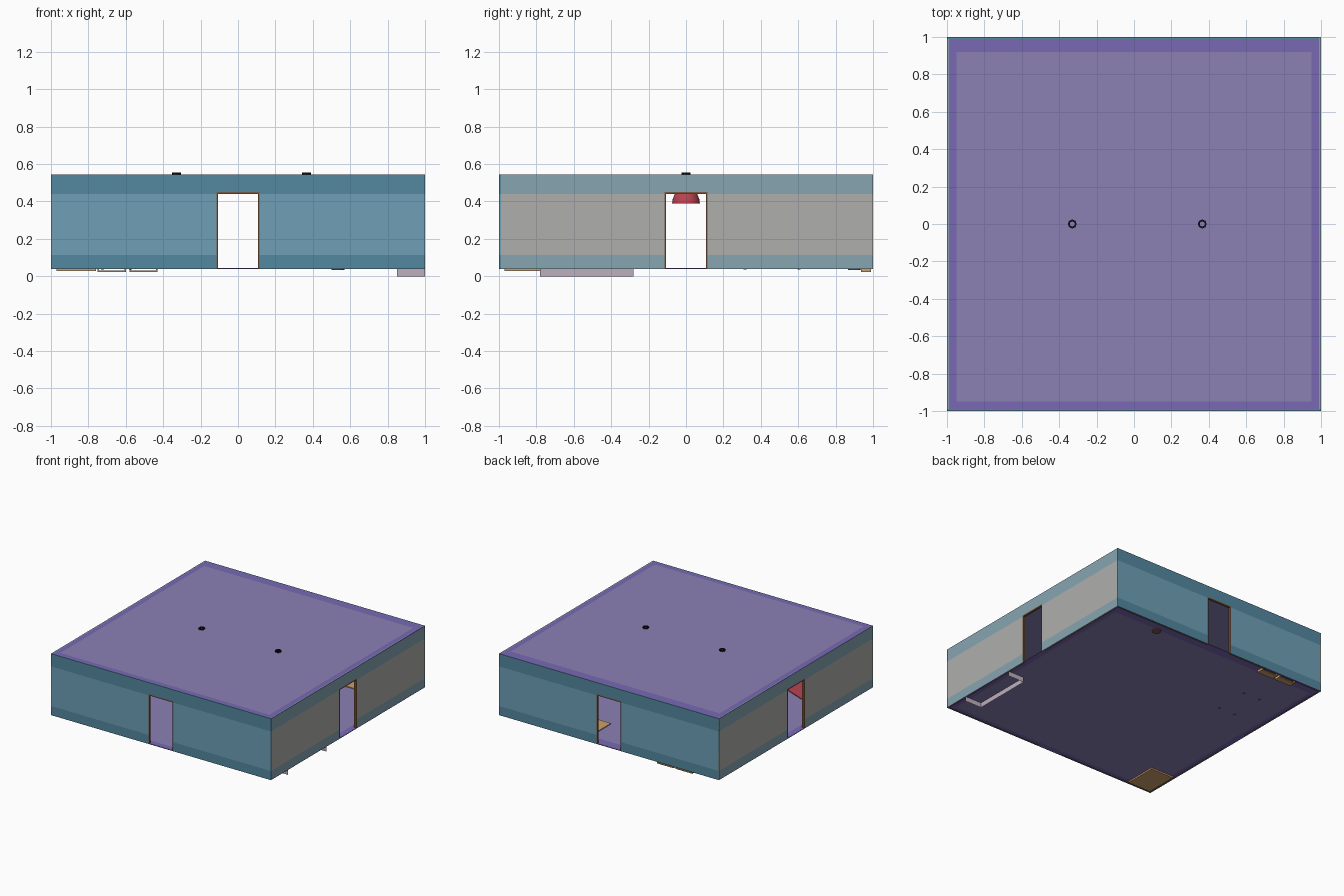
import bpy, bmesh, math
from mathutils import Matrix

if "Cube" in bpy.data.objects:
    bpy.data.objects.remove(bpy.data.objects["Cube"])


def mat(name, r, g, b):
    m = bpy.data.materials.new(name)
    m.diffuse_color = (r ** 2.2, g ** 2.2, b ** 2.2, 1)
    m.use_nodes = True
    m.node_tree.nodes["Principled BSDF"].inputs["Base Color"].default_value = m.diffuse_color
    return m


BLUE, BLUE_BAND = mat("blue_wall", .43, .62, .71), mat("blue_band", .33, .53, .62)
GREY, GREY_BAND = mat("grey_wall", .68, .68, .67), mat("grey_band", .52, .64, .69)
PURPLE, PURPLE_EDGE = mat("purple", .54, .50, .70), mat("purple_edge", .47, .41, .70)
BROWN, TAN = mat("brown", .48, .36, .26), mat("tan", .80, .62, .42)
RED, BLACK = mat("red", .72, .27, .32), mat("black", .1, .1, .12)
PINK, BRASS = mat("pale_pink", .74, .68, .74), mat("brass", .75, .58, .25)
GREEN = mat("green", .35, .55, .3)


def finish(name, bm, mats, turn=0):
    me = bpy.data.meshes.new(name)
    bm.to_mesh(me)
    bm.free()
    for m in mats:
        me.materials.append(m)
    ob = bpy.data.objects.new(name, me)
    ob.rotation_euler.z = turn * math.pi / 2
    bpy.context.collection.objects.link(ob)
    return ob


def box(name, x, y, z, m, turn=0, open_sides=()):
    """Box from (min, max) ranges; open_sides lists normals to leave out."""
    bm = bmesh.new()
    bmesh.ops.create_cube(bm, size=1)
    bm.normal_update()
    gone = [f for f in bm.faces if any(tuple(round(c) for c in f.normal) == s for s in open_sides)]
    bmesh.ops.delete(bm, geom=gone, context='FACES')
    for v in bm.verts:
        v.co = [(a + b) / 2 + c * (b - a) for c, (a, b) in zip(v.co, (x, y, z))]
    return finish(name, bm, [m], turn)


def sheet(name, us, vs, place, pick, mats, thick, turn=0):
    """Panel of quads on a u/v grid; pick gives the material slot or None for a hole."""
    bm = bmesh.new()
    for i in range(len(us) - 1):
        for j in range(len(vs) - 1):
            slot = pick(i, j)
            if slot is None:
                continue
            pts = [(us[i], vs[j]), (us[i + 1], vs[j]), (us[i + 1], vs[j + 1]), (us[i], vs[j + 1])]
            f = bm.faces.new([bm.verts.new(place(*p)) for p in pts])
            f.material_index = slot
    bmesh.ops.remove_doubles(bm, verts=bm.verts, dist=1e-5)
    ob = finish(name, bm, mats, turn)
    s = ob.modifiers.new("thickness", 'SOLIDIFY')
    s.thickness, s.offset = thick, -1
    return ob


def lathe(name, cx, cy, profile, m, sides=24):
    bm = bmesh.new()
    vs = [bm.verts.new((r, 0, z)) for r, z in profile]
    es = [bm.edges.new(p) for p in zip(vs, vs[1:])]
    bmesh.ops.spin(bm, geom=vs + es, cent=(0, 0, 0), axis=(0, 0, 1),
                   angle=2 * math.pi, steps=sides, use_duplicate=False)
    bmesh.ops.remove_doubles(bm, verts=bm.verts, dist=1e-5)
    bmesh.ops.recalc_face_normals(bm, faces=bm.faces)
    bmesh.ops.translate(bm, verts=bm.verts, vec=(cx, cy, 0))
    ob = finish(name, bm, [m])
    bpy.ops.object.select_all(action='DESELECT')
    bpy.context.view_layer.objects.active = ob
    ob.select_set(True)
    bpy.ops.object.shade_smooth_by_angle(angle=math.radians(40))
    return ob


# Four walls, each with a doorway, frame and skirting
D = .115
for k, side in enumerate(("front", "right", "back", "left")):
    sheet(side + "_wall", [-1, -D, D, 1], [.04, .115, .44, .45, .545],
          lambda u, v: (u, -1, v),
          lambda i, j: None if i == 1 and j < 3 else (0 if j == 1 else 1),
          [GREY, GREY_BAND] if k % 2 else [BLUE, BLUE_BAND], .01, k)
    for s in (-1, 1):
        lo, hi = sorted((s * D, s * (D - .009)))
        box(side + "_door_jamb", (lo, hi), (-1, -.982), (.04, .45), BROWN, k)
        lo, hi = sorted((s * D, s * .99))
        box(side + "_skirting", (lo, hi), (-.99, -.984), (.038, .055), BROWN, k)
    box(side + "_door_lintel", (-D, D), (-1, -.982), (.44, .45), BROWN, k)

# Roof and floor with a stronger coloured border
for name, z in (("roof", .545), ("floor", .045)):
    sheet(name, [-1, -.95, .95, 1], [-1, -.95, .92, 1], lambda u, v, z=z: (u, v, z),
          lambda i, j: 0 if i == 1 and j == 1 else 1, [PURPLE, PURPLE_EDGE], .005)

# Two hanging lamps whose mounts poke through the roof
for x in (-.33, .365):
    lathe("lamp_shade", x, 0, [(.074, .39), (.072, .41), (.06, .44), (.035, .463), (.006, .47)], RED)
    lathe("lamp_cord", x, 0, [(0, .46), (.005, .46), (.005, .54), (0, .54)], BLACK, 8)
    lathe("lamp_mount", x, 0, [(.014, .53), (.024, .53), (.024, .555), (.014, .555), (.014, .53)], BLACK, 8)

# Dresser by the right wall, open at the back and underneath
box("dresser", (.85, 1), (-.78, -.28), (0, .38), PINK, 0, [(0, 0, -1), (1, 0, 0)])
for z in (.22, .29, .355):
    for y in (-.66, -.53, -.40, -.30):
        box("drawer_knob", (.83, .85), (y - .01, y + .01), (z - .006, z + .006), BRASS)

# Two shelf units on the back wall
for x0, x1 in ((-.75, -.60), (-.58, -.43)):
    for a, b in ((x0, x0 + .008), (x1 - .008, x1)):
        box("shelf_side", (a, b), (.935, .99), (.022, .34), TAN)
    for z in (.022, .13, .23, .332):
        box("shelf_board", (x0, x1), (.935, .99), (z, z + .008), TAN)

# Corner cabinet
box("corner_cabinet", (-.97, -.76), (-.97, -.70), (.028, .30), TAN)

# Table and its four legs
box("table_top", (-.75, -.55), (.29, .63), (.19, .205), TAN)
for x in (-.725, -.575):
    for y in (.315, .605):
        box("table_leg", (x - .008, x + .008), (y - .008, y + .008), (.037, .19), BROWN)

# Rugs
box("tan_rug", (.22, .88), (.66, .97), (.045, .052), TAN)
rug = box("red_rug", (0, .34), (-.3, 0), (.045, .052), RED)
rug.location = (-.69, -.51, 0)
rug.rotation_euler.z = math.radians(-22)

# Plant on the tan rug
lathe("plant_pot", .535, .90, [(0, .034), (.034, .034), (.045, .11), (.038, .11), (.034, .1), (0, .1)], BROWN)
lathe("plant_foliage", .535, .90, [(0, .1), (.03, .13), (.055, .18), (.035, .23), (0, .25)], GREEN, 8)

# Picture on the inside of the front wall, hung on a nail
box("picture", (-.38, -.22), (-.99, -.98), (.23, .36), BROWN)
box("picture_nail", (-.303, -.297), (-1, -.985), (.297, .303), BLACK)
